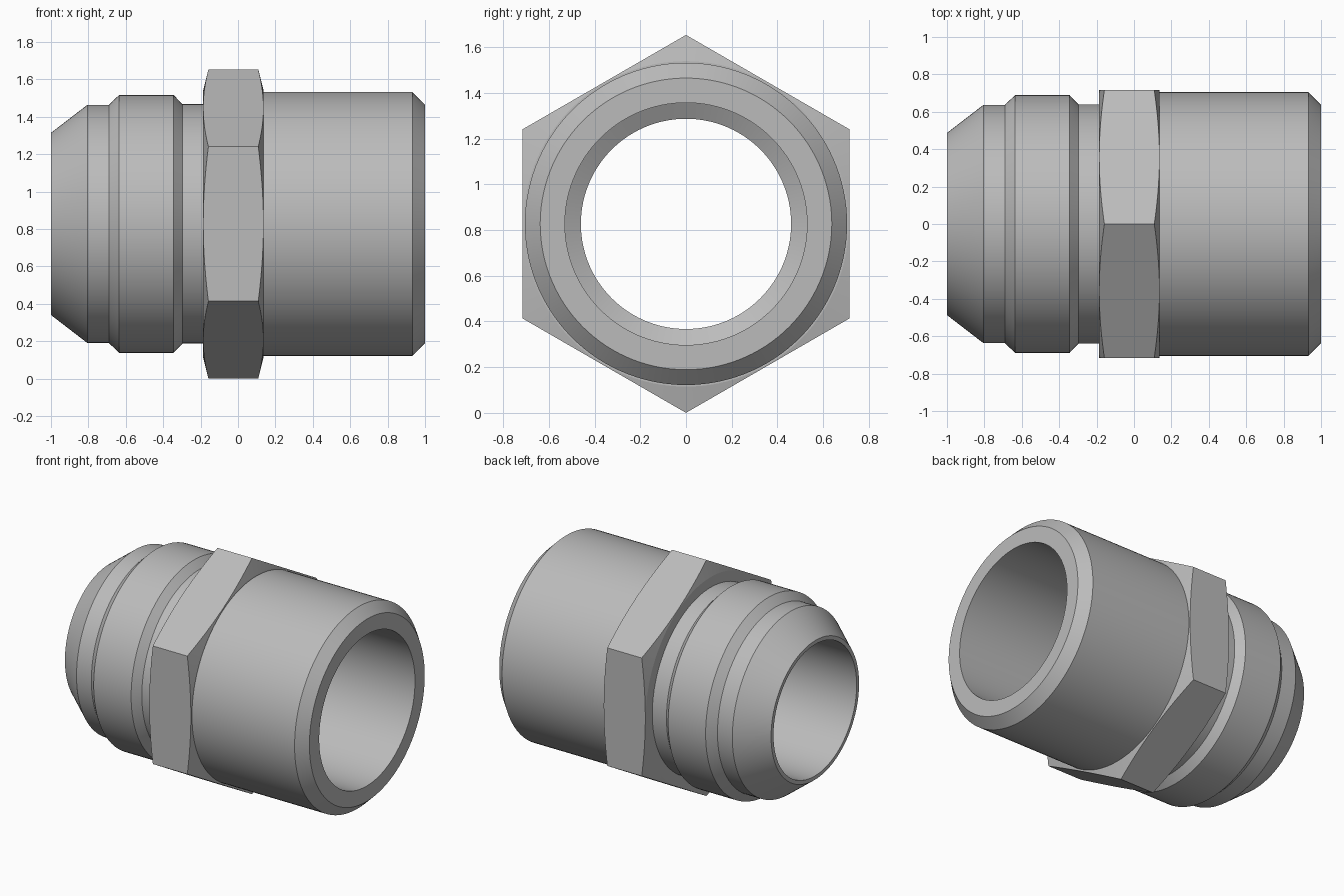
import bpy
import bmesh
from math import sin, cos, pi, radians

SEGMENTS = 120
AXIS_Z = 0.827      # height of the pipe axis
APOTHEM = 0.716     # half the width across the hex flats

cube = bpy.data.objects.get("Cube")
if cube:
    bpy.data.objects.remove(cube, do_unlink=True)

steel = bpy.data.materials.new("grey steel")
steel.use_nodes = True
colour = (0.5, 0.5, 0.5, 1)
steel.diffuse_color = colour
steel.node_tree.nodes["Principled BSDF"].inputs["Base Color"].default_value = colour


def lathe(name, profile_at, sharp_angle):
    """Sweep a closed (x, radius) profile around the pipe axis."""
    bm = bmesh.new()
    rings = []
    for i in range(SEGMENTS):
        a = 2 * pi * i / SEGMENTS
        rings.append([bm.verts.new((x, r * sin(a), AXIS_Z + r * cos(a)))
                      for x, r in profile_at(a)])
    for i, ring in enumerate(rings):
        following = rings[(i + 1) % SEGMENTS]
        for j in range(len(ring)):
            k = (j + 1) % len(ring)
            bm.faces.new((ring[j], ring[k], following[k], following[j]))
    bmesh.ops.recalc_face_normals(bm, faces=bm.faces)
    mesh = bpy.data.meshes.new(name)
    bm.to_mesh(mesh)
    bm.free()
    mesh.materials.append(steel)
    obj = bpy.data.objects.new(name, mesh)
    bpy.context.collection.objects.link(obj)
    mesh.shade_smooth()
    mesh.set_sharp_from_angle(angle=radians(sharp_angle))
    return obj


# Hollow body: flared nose, raised collar, neck, pipe end and stepped bore
body_profile = [
    (-1, 0.46), (-1, 0.487), (-0.805, 0.637), (-0.69, 0.637),
    (-0.635, 0.69), (-0.345, 0.69), (-0.297, 0.64), (0.1, 0.64),
    (0.1, 0.705), (0.932, 0.705), (1, 0.638), (1, 0.53),
    (0, 0.53), (-0.04, 0.46),
]
lathe("fitting_body", lambda a: body_profile, 20)


# Hex nut section with conical chamfers cut back towards the corners
def hex_profile(a, left=-0.187, right=0.137, inner=0.6, face=0.712):
    r = APOTHEM / cos(a % (pi / 3) - pi / 6)
    cut = 0.25 * (r - face)
    return [(left, inner), (left, face), (left + cut, r),
            (right - cut, r), (right, face), (right, inner)]


lathe("hex_collar", hex_profile, 10)
